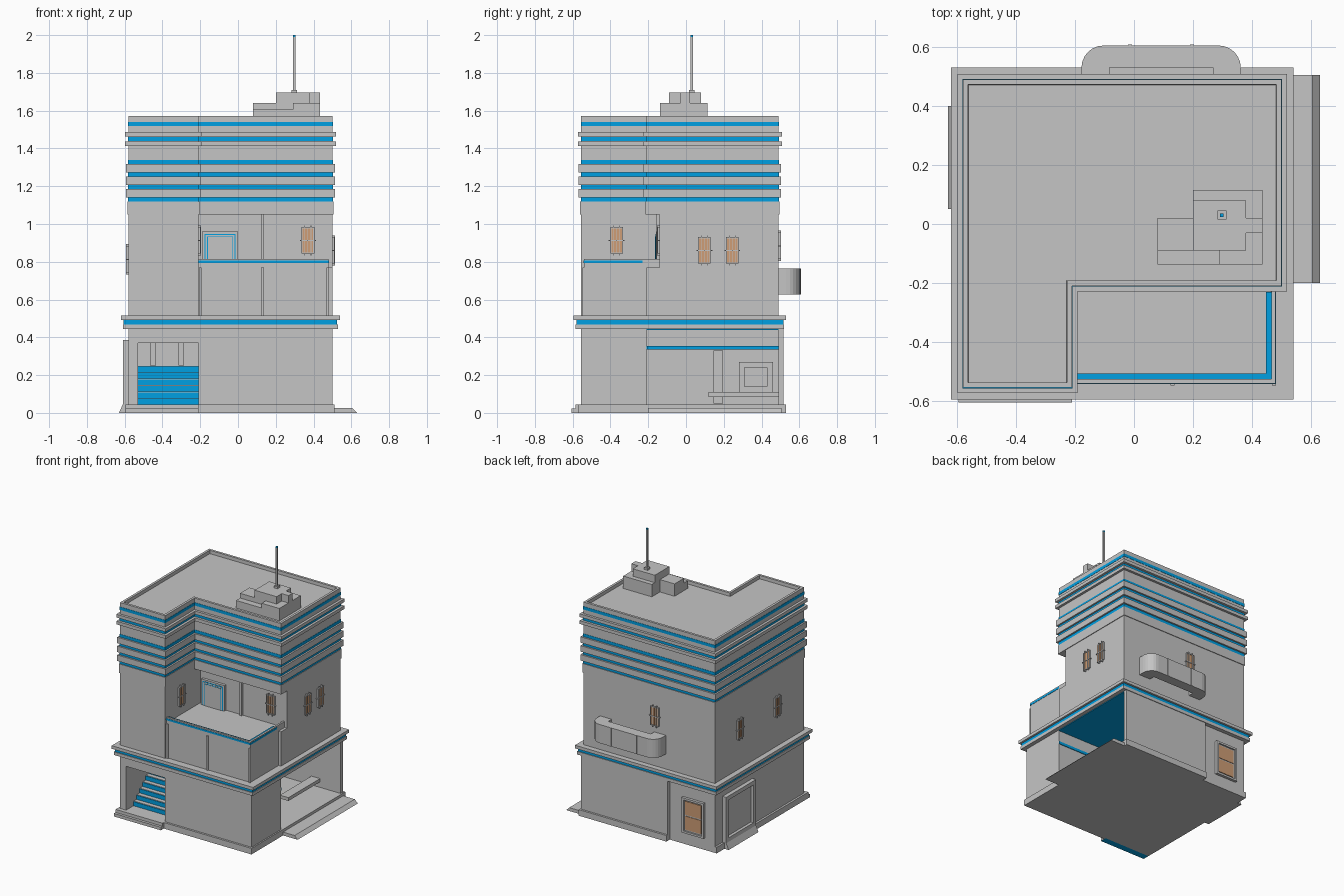
import bpy, bmesh, math
from mathutils import Matrix

default_cube = bpy.data.objects.get("Cube")
if default_cube:
    bpy.data.objects.remove(default_cube, do_unlink=True)


def material(name, *rgb):
    mat = bpy.data.materials.new(name)
    mat.use_nodes = True
    mat.diffuse_color = (*rgb, 1)
    shader = mat.node_tree.nodes["Principled BSDF"]
    shader.inputs["Base Color"].default_value = mat.diffuse_color
    return mat


MATERIALS = [material("concrete gray", .56, .56, .56),
             material("trim blue", 0, .35, .76),
             material("shutter brown", .62, .34, .18)]
GRAY, BLUE, BROWN = range(len(MATERIALS))


def finish(name, bm, matrix=Matrix()):
    bm.transform(matrix)
    bmesh.ops.recalc_face_normals(bm, faces=bm.faces)
    mesh = bpy.data.meshes.new(name)
    bm.to_mesh(mesh)
    bm.free()
    for mat in MATERIALS:
        mesh.materials.append(mat)
    obj = bpy.data.objects.new(name, mesh)
    bpy.context.collection.objects.link(obj)
    return obj


def block(x, y, z, mat=GRAY):
    """Box described by its span along each axis."""
    return (x, y, z), mat


def build(name, blocks, matrix=Matrix()):
    bm = bmesh.new()
    for spans, mat in blocks:
        middle = Matrix.Translation([sum(span) / 2 for span in spans])
        size = Matrix.Diagonal([high - low for low, high in spans] + [1])
        verts = bmesh.ops.create_cube(bm, size=1, matrix=middle @ size)["verts"]
        for face in {face for vert in verts for face in vert.link_faces}:
            face.material_index = mat
    return finish(name, bm, matrix)


def prism(name, outline, bottom, top, mat=GRAY, rim=0, sink=0, matrix=Matrix()):
    """Extruded outline, optionally with a raised flat rim around a sunken top."""
    bm = bmesh.new()
    floor = bm.faces.new([bm.verts.new((x, y, bottom)) for x, y in outline])
    grown = bmesh.ops.extrude_face_region(bm, geom=[floor])["geom"]
    for item in grown:
        if isinstance(item, bmesh.types.BMVert):
            item.co.z = top
    bmesh.ops.recalc_face_normals(bm, faces=bm.faces)
    if rim:
        roof = max(bm.faces, key=lambda face: face.calc_center_median().z)
        for thickness in (rim, .001):
            bmesh.ops.inset_region(bm, faces=[roof], thickness=thickness)
        for vert in roof.verts:
            vert.co.z -= sink
    for face in bm.faces:
        face.material_index = mat
    return finish(name, bm, matrix)


# Main planes and levels of the building
WEST, EAST, SOUTH, NORTH = -.58, .5, -.555, .49
NOTCH, TERRACE_BACK = -.21, -.14
BASE, CEILING, STOREY, DECK, BANDS, TOP = .045, .445, .515, .77, 1.05, 1.573
ROOM_BACK, STAIR_WEST, STAIR_BACK, STAIR_TOP = -.05, -.53, -.1, .37
BACK_SKIN = NORTH + .025
GROUND = (BASE, CEILING)


def upper_plan(grow=0):
    west, east, south, north = WEST - grow, EAST + grow, SOUTH - grow, NORTH + grow
    inner_x, inner_y = NOTCH + grow, NOTCH - grow
    return [(west, south), (inner_x, south), (inner_x, inner_y),
            (east, inner_y), (east, north), (west, north)]


def wall_fitting(name, blocks, x, y, z, turn=0):
    """Place blocks drawn on a south-facing wall onto any wall."""
    spin = Matrix.Rotation(math.radians(turn), 4, "Z")
    return build(name, blocks, Matrix.Translation((x, y, z)) @ spin)


def slab(width, height, depth, mat=GRAY, x=0, z=0):
    return block((x - width / 2, x + width / 2), (-depth, 0), (z - height / 2, z + height / 2), mat)


def frame(width, height, bar, depth):
    parts = []
    for side in (-1, 1):
        parts.append(slab(bar, height, depth, x=side * (width - bar) / 2))
        parts.append(slab(width, bar, depth, z=side * (height - bar) / 2))
    return parts


# Ground floor: plinth and walls around the stairwell and the open room
build("plinth", [block((WEST - .015, EAST + .01), (SOUTH - .015, NORTH), (0, BASE)),
                 block((NOTCH, EAST + .01), (NORTH, BACK_SKIN + .015), (0, BASE))])
build("ground_walls", [
    block((NOTCH, EAST), (SOUTH, NOTCH), GROUND),
    block((NOTCH, ROOM_BACK), (NOTCH, STAIR_BACK), GROUND),
    block((WEST, STAIR_WEST), (SOUTH, NORTH), GROUND),
    block((STAIR_WEST, NOTCH), (SOUTH, STAIR_BACK), (STAIR_TOP, CEILING)),
    block((STAIR_WEST, ROOM_BACK), (STAIR_BACK, NORTH), GROUND),
    block((NOTCH, EAST), (NORTH, BACK_SKIN), GROUND)])
build("room_ceiling", [block((ROOM_BACK, EAST), (NOTCH, NORTH), (CEILING - .005, CEILING), BLUE)])
build("room_bench", [block((.26, .33), (.12, NORTH), (.085, .11))])
STRIPE_LEVEL, STRIPE = .345, .02
wall_fitting("room_stripe", [slab(NORTH - NOTCH, STRIPE, .008, BLUE)],
             ROOM_BACK, (NORTH + NOTCH) / 2, STRIPE_LEVEL, 90)
wall_fitting("room_side_stripe", [slab(EAST - ROOM_BACK, STRIPE, .005, BLUE)],
             (EAST + ROOM_BACK) / 2, NOTCH, STRIPE_LEVEL, 180)
wall_fitting("room_post", [slab(.05, .28, .02)], ROOM_BACK, .17, .19, 90)
wall_fitting("room_hatch", frame(.18, .16, .03, .02), ROOM_BACK, STAIR_TOP, .19, 90)

# Front stairs: blue risers under gray treads
STEPS, RISE, TREAD, NOSING = 6, .034, .036, .004
stairs = []
for step in range(STEPS):
    front, level = SOUTH + .09 + step * TREAD, BASE + step * RISE
    stairs.append(block((STAIR_WEST, NOTCH), (front, STAIR_BACK), (BASE, level + RISE)))
    stairs.append(block((STAIR_WEST, NOTCH), (front - NOSING, front), (level, level + RISE - NOSING), BLUE))
build("front_stairs", stairs)
for x in (-.45, -.3):
    wall_fitting("stairwell_post", [slab(.03, .12, .03)], x, STAIR_BACK, .31)
landing = build("front_landing", [
    block((WEST - .015, NOTCH), (SOUTH - reach, SOUTH), (0, height))
    for reach, height in ((.05, BASE / 2), (.03, BASE))])
for poly in landing.data.polygons:
    poly.material_index = BLUE if poly.normal.z < 0 and poly.center.z < BASE / 4 else GRAY


# Sloped thresholds: a chamfered profile swept along y
def threshold(name, wall, toe, shoulder, height, south, north):
    sweep = Matrix(((1, 0, 0, 0), (0, 0, 1, 0), (0, 1, 0, 0), (0, 0, 0, 1)))
    prism(name, [(wall, 0), (toe, 0), (shoulder, height), (wall, height)], south, north, matrix=sweep)


threshold("room_threshold", EAST, .63, .605, .025, -.2, .505)
threshold("side_threshold", WEST, -.63, -.61, BASE, .05, .4)
wall_fitting("side_doorway", frame(.35, .34, .03, .03) + [slab(.34, .33, .008)], WEST, .225, .215, -90)

# Cornice between the storeys
cornice_step = (STOREY - CEILING) / 3
for level, (grow, mat) in enumerate(((.03, GRAY), (.025, BLUE), (.04, GRAY))):
    bottom = CEILING + level * cornice_step
    build("cornice_band", [block((WEST - grow, EAST + grow), (SOUTH - grow, NORTH + grow),
                                 (bottom, bottom + cornice_step), mat)])

# First floor walls and the recessed terrace
build("first_floor_walls", [
    block((WEST, EAST), (TERRACE_BACK, NORTH), (STOREY, BANDS)),
    block((WEST, NOTCH), (SOUTH, TERRACE_BACK), (STOREY, BANDS)),
    block((NOTCH, EAST), (NOTCH, TERRACE_BACK), (STOREY, DECK))])
RAIL_EAST, RAIL_SOUTH, RAIL_TOP, RAIL = .48, -.54, .815, .02
hidden_west, hidden_north = NOTCH - RAIL, TERRACE_BACK + RAIL
prism("balcony", [(hidden_west, RAIL_SOUTH), (RAIL_EAST, RAIL_SOUTH),
                  (RAIL_EAST, hidden_north), (hidden_west, hidden_north)],
      STOREY, RAIL_TOP, rim=RAIL, sink=RAIL_TOP - DECK)
stripe = (RAIL_TOP - .022, RAIL_TOP - .008)
build("balcony_stripe", [
    block((NOTCH, RAIL_EAST), (RAIL_SOUTH - .002, RAIL_SOUTH + .033), stripe, BLUE),
    block((RAIL_EAST - .033, RAIL_EAST + .002), (RAIL_SOUTH, NOTCH - .02), stripe, BLUE)])
for x in (NOTCH + .01, .13, RAIL_EAST - .005):
    wall_fitting("balcony_pilaster", [slab(.014, DECK - STOREY, .008)],
                 x, RAIL_SOUTH, (DECK + STOREY) / 2)
wall_fitting("terrace_post", [slab(.016, BANDS - DECK, .015)], .13, TERRACE_BACK, (BANDS + DECK) / 2)

# Terrace door: nested panels with thin blue outlines
door = []
for layer, inset in enumerate((0, .012, .018, .026, .03)):
    height = .19 - inset
    mat = BLUE if layer % 2 else GRAY
    door.append(slab(.19 - 2 * inset, height, .02 + layer * .001, mat, z=height / 2))
wall_fitting("terrace_door", door, -.095, TERRACE_BACK, DECK)

# Upper storey with evenly stacked bands below the parapet
prism("upper_storey", upper_plan(), BANDS, TOP, rim=.025, sink=.025)


def band(name, middle, height, grow, mat=GRAY):
    prism(name, upper_plan(grow), middle - height / 2, middle + height / 2, mat)


FIRST_STRIPE, PITCH = 1.13, .066
stripes = [FIRST_STRIPE + row * PITCH for row in range(4)]
for middle in stripes + [1.45, 1.53]:
    band("blue_band", middle, .022, .002, BLUE)
for middle in stripes[:-1]:
    band("ledge", middle + PITCH / 2, .044, .014)
for middle in (1.425, 1.476):
    band("cap_ledge", middle, .024, .018)
band("base_ledge", BANDS + .034, .068, .005)

# Rooftop plant and mast
ROOF = 1.53
plant = []
for x, y, top in (((.08, .29), (-.137, -.09), 1.605), ((.08, .38), (-.09, .02), 1.64),
                  ((.29, .435), (-.137, .02), 1.64), ((.2, .435), (-.09, .115), 1.64),
                  ((.2, .38), (-.09, .08), 1.695), ((.2, .435), (-.03, .02), 1.695)):
    plant.append(block(x, y, (ROOF, top)))
build("roof_plant", plant)
mast = []
for radius, bottom, top, mat in ((.015, ROOF, 1.71, GRAY), (.006, 1.7, 1.99, GRAY), (.006, 1.99, 2, BLUE)):
    side = (-radius, radius)
    mast.append(block(side, side, (bottom, top), mat))
build("mast", mast, Matrix.Translation((.298, .03, 0)))

# Rounded planter on the back, open against the wall
HALF, REACH, ROUND, GAP, PLANTER = .27, .115, .075, .175, .092
right_half = [(GAP, .04), (GAP, 0), (HALF, 0)]
for step in range(7):
    angle = math.radians(step * 15)
    right_half.append((HALF - ROUND + ROUND * math.cos(angle), REACH - ROUND + ROUND * math.sin(angle)))
planter_plan = right_half + [(-x, y) for x, y in reversed(right_half)]
prism("back_planter", planter_plan, .627, .765, matrix=Matrix.Translation((PLANTER, NORTH, 0)))
for side in (-1, 1):
    wall_fitting("planter_rib", [slab(.014, .138, .003)],
                 PLANTER + side * .105, NORTH + REACH, .696, 180)


# Shuttered windows and the large ground window
def shutter_window(x, y, z, turn):
    parts = frame(.068, .14, .006, .012) + [slab(.068, .14, .006), slab(.084, .006, .014)]
    for side in (-1, 1):
        parts.append(slab(.004, .16, .014, x=side * .016))
        parts.append(slab(.027, .126, .01, BROWN, side * .0145))
    wall_fitting("shutter_window", parts, x, y, z, turn)


UPPER, EASTERN, WESTERN = .913, .86, .813
shutter_window(.37, TERRACE_BACK, UPPER, 0)
shutter_window(NOTCH, -.367, UPPER, 90)
shutter_window(-.09, NORTH, .885, 180)
for y in (.097, .245):
    shutter_window(EAST, y, EASTERN, 90)
for y in (.2, -.24):
    shutter_window(WEST, y, WESTERN, -90)
panes = [slab(.13, .1, .012, BROWN, z=side * .055) for side in (-1, 1)]
wall_fitting("ground_window", frame(.18, .26, .015, .02) + [slab(.18, .26, .008)] + panes,
             -.41, NORTH, .22, 180)
